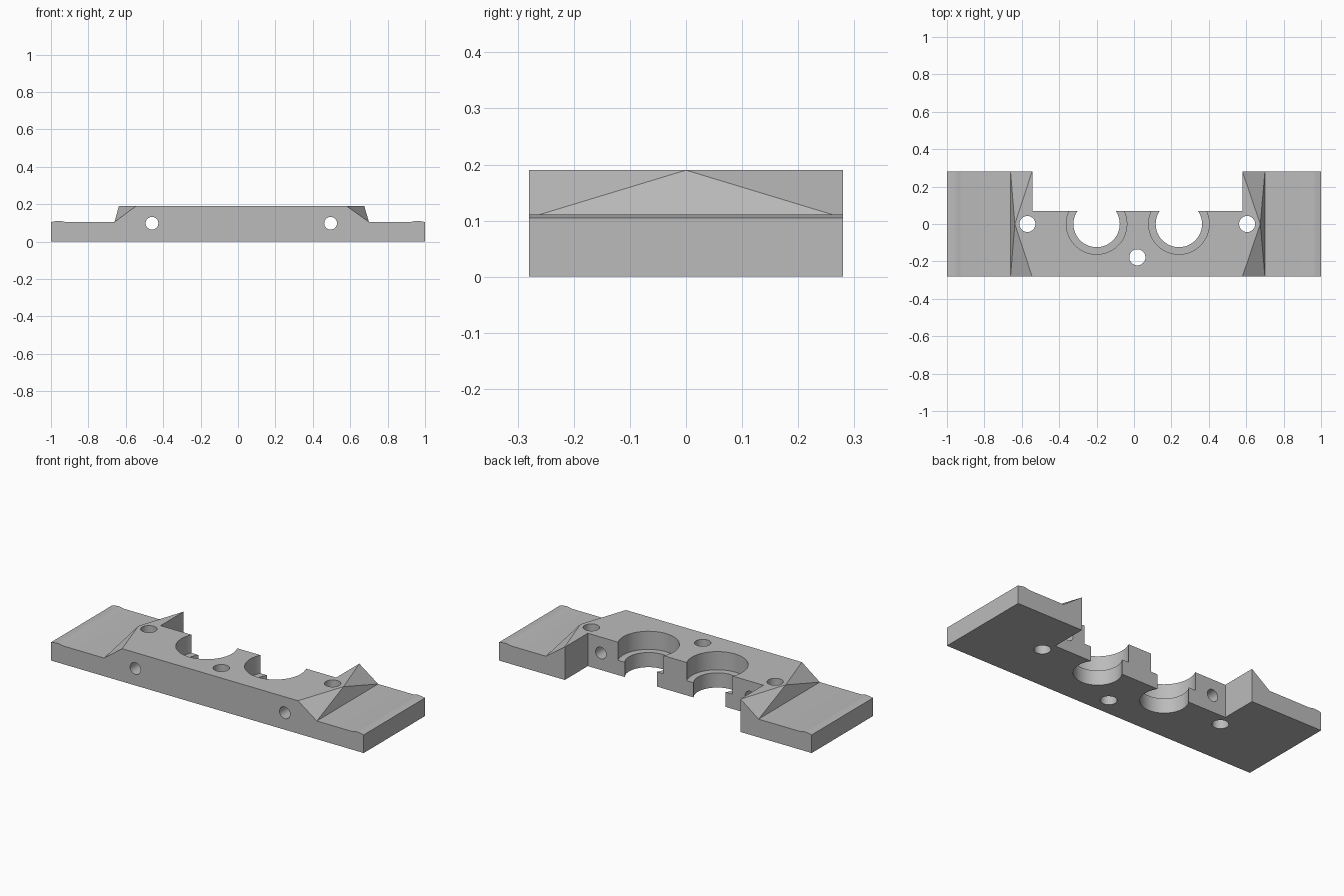
import bpy
import bmesh
import math

if "Cube" in bpy.data.objects:
    bpy.data.objects.remove(bpy.data.objects["Cube"])

W = 0.28                       # half depth
PLATE, TOP = 0.105, 0.19       # heights of the end tabs and the raised block
BASE_L, TOP_L, PEAK_L = -0.66, -0.545, -0.637
BASE_R, TOP_R, PEAK_R = 0.70, 0.58, 0.675

grey = bpy.data.materials.new("machined grey")
grey.use_nodes = True
GREY = (0.5, 0.5, 0.5, 1)
grey.diffuse_color = GREY
grey.node_tree.nodes["Principled BSDF"].inputs["Base Color"].default_value = GREY


def ridge(start, end, steps=10):
    """Low rounded ridge on an end tab."""
    return [(start + (end - start) * i / steps,
             PLATE + 0.006 * math.sin(math.pi * i / steps) ** 1.5)
            for i in range(steps + 1)]


# Body: front outline carried to the back, with a folded facet on each slope
outline = ([(-1, 0)] + ridge(-1, -0.92) + [(BASE_L, PLATE), (TOP_L, TOP),
           (TOP_R, TOP), (BASE_R, PLATE)] + ridge(0.92, 1) + [(1, 0)])
bm = bmesh.new()
front = [bm.verts.new((x, -W, z)) for x, z in outline]
back = [bm.verts.new((x, W, z)) for x, z in outline]
peak_l = bm.verts.new((PEAK_L, 0, TOP))
peak_r = bm.verts.new((PEAK_R, 0, TOP))
bm.faces.new(front)
bm.faces.new(back[::-1])
for i in range(len(outline)):
    j = (i + 1) % len(outline)
    f0, f1, b0, b1 = front[i], front[j], back[i], back[j]
    if outline[i][0] == BASE_L:
        for tri in ((f0, b0, peak_l), (f0, f1, peak_l), (b0, b1, peak_l)):
            bm.faces.new(tri)
    elif outline[j][0] == BASE_R:
        for tri in ((f1, b1, peak_r), (f0, f1, peak_r), (b0, b1, peak_r)):
            bm.faces.new(tri)
    elif outline[i][0] == TOP_L:
        bm.faces.new((f0, f1, peak_r, b1, b0, peak_l))
    else:
        bm.faces.new((f0, f1, b1, b0))
bmesh.ops.recalc_face_normals(bm, faces=bm.faces)
mesh = bpy.data.meshes.new("clamp_body")
bm.to_mesh(mesh)
bm.free()
mesh.materials.append(grey)
body = bpy.data.objects.new("clamp_body", mesh)
bpy.context.collection.objects.link(body)


def cut(cutter):
    """Subtract the cutter from the body and discard it."""
    cutter.hide_render = True
    cutter.data.materials.append(grey)
    bpy.context.view_layer.objects.active = body
    mod = body.modifiers.new("cut", 'BOOLEAN')
    mod.operation = 'DIFFERENCE'
    mod.solver = 'EXACT'
    mod.object = cutter
    bpy.ops.object.modifier_apply(modifier=mod.name)
    bpy.data.objects.remove(cutter)


def drill(x, y, z, radius, length, along_y=False):
    bpy.ops.mesh.primitive_cylinder_add(
        vertices=48, radius=radius, depth=length, location=(x, y, z),
        rotation=(math.pi / 2 if along_y else 0, 0, 0))
    cut(bpy.context.object)


# Rear notch
x0, x1 = TOP_L + 0.001, TOP_R - 0.001
bpy.ops.mesh.primitive_cube_add(size=1, location=((x0 + x1) / 2, 0.27, 0.1))
notch = bpy.context.object
notch.scale = (x1 - x0, 0.4, 0.4)
cut(notch)

# Stepped bores, open to the notch
LEDGE = 0.085
for x in (-0.2, 0.24):
    drill(x, 0, LEDGE + 0.1, 0.162, 0.2)
    drill(x, 0, 0.1, 0.124, 0.4)

# Vertical bolt holes
for x, y in ((-0.57, 0), (0.605, 0), (0.018, -0.178)):
    drill(x, y, 0.1, 0.043, 0.4)

# Front-to-back bolt holes
for x in (-0.46, 0.495):
    drill(x, 0, 0.098, 0.034, 0.8, along_y=True)

# Smooth curved walls, keep machined edges crisp
bpy.ops.object.select_all(action='DESELECT')
body.select_set(True)
bpy.context.view_layer.objects.active = body
bpy.ops.object.shade_smooth_by_angle(angle=math.radians(20))
